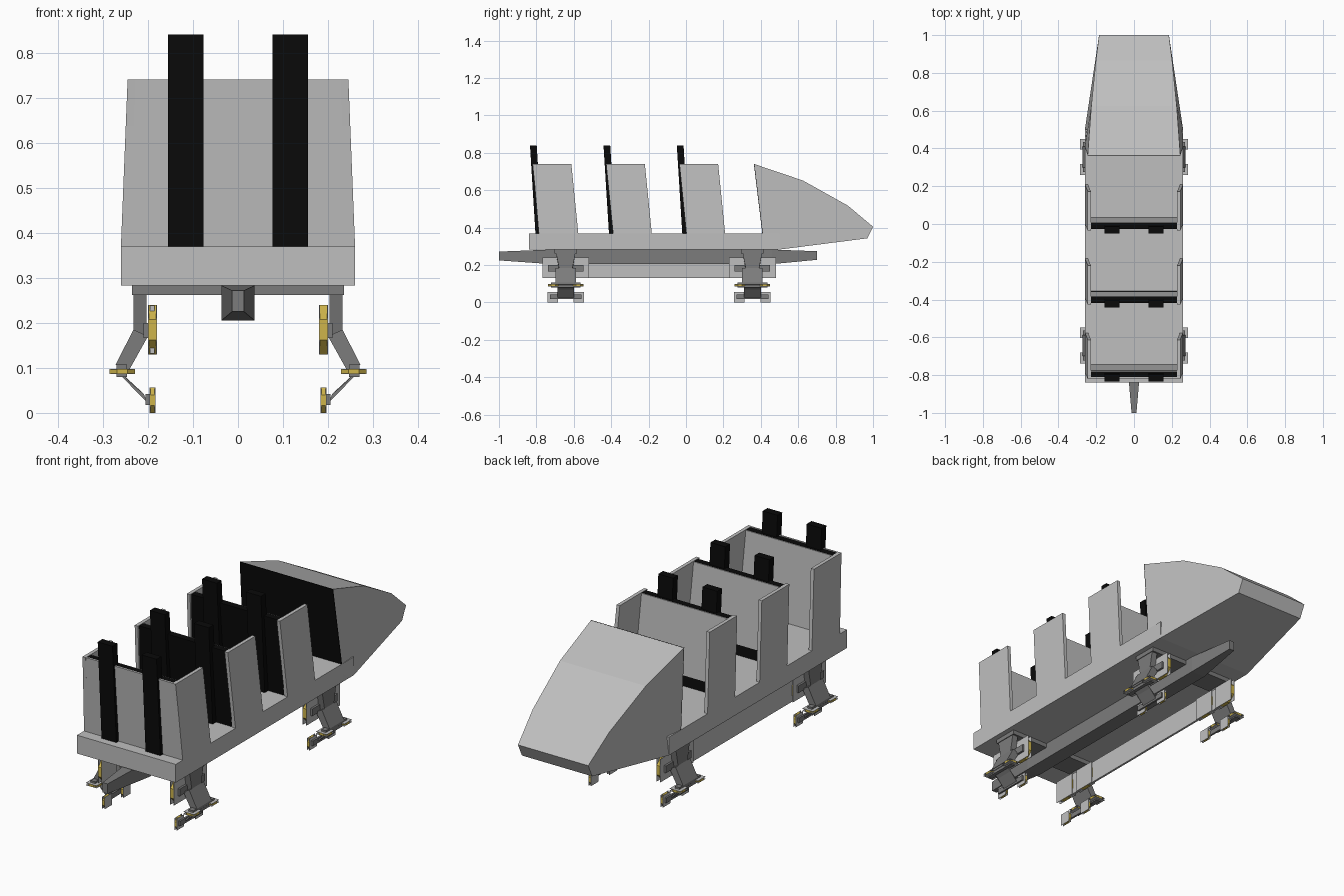
import bpy, bmesh, math
from mathutils import Matrix, Vector

if "Cube" in bpy.data.objects:
    bpy.data.objects.remove(bpy.data.objects["Cube"])


def material(name, rgb):
    m = bpy.data.materials.new(name)
    m.use_nodes = True
    m.diffuse_color = (*rgb, 1)
    bsdf = m.node_tree.nodes["Principled BSDF"]
    bsdf.inputs["Base Color"].default_value = (*rgb, 1)
    bsdf.inputs["Roughness"].default_value = 0.8
    return m


LIGHT = material("light_grey", (0.52, 0.52, 0.52))
DARK = material("dark_grey", (0.2, 0.2, 0.2))
BLACK = material("black", (0.003, 0.003, 0.003))
YELLOW = material("wheel_yellow", (0.62, 0.46, 0.07))


def finish(name, bm, mat):
    bmesh.ops.recalc_face_normals(bm, faces=bm.faces)
    me = bpy.data.meshes.new(name)
    bm.to_mesh(me)
    bm.free()
    me.materials.append(mat)
    ob = bpy.data.objects.new(name, me)
    bpy.context.collection.objects.link(ob)
    return ob


def loft(name, rings, mat):
    """Join matching rings of points and cap both ends."""
    bm = bmesh.new()
    loops = [[bm.verts.new(p) for p in ring] for ring in rings]
    n = len(loops[0])
    for a, b in zip(loops, loops[1:]):
        for i in range(n):
            j = (i + 1) % n
            bm.faces.new((a[i], a[j], b[j], b[i]))
    bm.faces.new(loops[0])
    bm.faces.new(loops[-1])
    return finish(name, bm, mat)


def box(name, x, y, z, mat):
    ring = lambda h: [(x[0], y[0], h), (x[1], y[0], h), (x[1], y[1], h), (x[0], y[1], h)]
    return loft(name, [ring(z[0]), ring(z[1])], mat)


def wheel(name, centre, radius, width, axis):
    """Eight-sided tyre with a thin square cover plate on each side."""
    turn = Matrix.Rotation(math.pi / 2, 4, "Y") if axis == "x" else Matrix()
    bm = bmesh.new()
    r = radius / math.cos(math.pi / 8)
    bmesh.ops.create_cone(bm, cap_ends=True, segments=8, radius1=r, radius2=r, depth=width,
                          matrix=Matrix.Translation(centre) @ turn @ Matrix.Rotation(math.pi / 8, 4, "Z"))
    finish(name, bm, YELLOW)
    bm = bmesh.new()
    for s in (-1, 1):
        offset = turn @ Vector((0, 0, s * width / 2))
        size = Matrix.Diagonal((radius * 2, radius * 2, 0.002, 1))
        bmesh.ops.create_cube(bm, size=1, matrix=Matrix.Translation(Vector(centre) + offset) @ turn @ size)
    finish(name + "_covers", bm, LIGHT)


# Floor tub
FLOOR, RIM = 0.37, 0.74
box("floor_tub", (-0.26, 0.26), (-0.84, 0.5), (0.283, FLOOR), LIGHT)

# Nose: side profile (y, z, half width)
nose = [(0.365, RIM, 0.245), (0.625, 0.652, 0.226), (0.865, 0.518, 0.202), (1.0, 0.405, 0.185),
        (0.97, 0.343, 0.185), (0.5, 0.283, 0.26), (0.42, 0.283, 0.26), (0.41, FLOOR, 0.26)]
loft("nose", [[(s * w, y, z) for y, z, w in nose] for s in (-1, 1)], LIGHT)
loft("nose_back_panel", [[(s * 0.26, y, FLOOR), (s * 0.245, y - 0.045, RIM),
                          (s * 0.245, y - 0.042, RIM), (s * 0.26, y + 0.003, FLOOR)]
                         for s in (-1, 1) for y in (0.408,)], BLACK)


def leaning(name, x0, x1, y0, y1, z0, z1, mat, lean=0.085, taper=0.0):
    """Slab leaning backwards; taper draws its ends in towards the top."""
    def ring(z):
        h = z - FLOOR
        d, t = -lean * h, taper * h
        a, b = x0 - math.copysign(t, x0), x1 - math.copysign(t, x1)
        return [(a, y0 + d, z), (b, y0 + d, z), (b, y1 + d, z), (a, y1 + d, z)]
    return loft(name, [ring(z0), ring(z1)], mat)


# Three seat rows
for row, y in enumerate((-0.805, -0.412, -0.02)):
    tag = f"row{row + 1}_"
    for side, s in (("right", -1), ("left", 1)):
        leaning(tag + side + "_side_panel", s * 0.243, s * 0.26, y + 0.022, y + 0.229,
                FLOOR, RIM, LIGHT, 0.1, 0.04)
        leaning(tag + side + "_post", s * 0.077, s * 0.155, y, y + 0.036,
                FLOOR, 0.84, BLACK, 0.062)
    leaning(tag + "seat_back_shell", -0.243, 0.243, y + 0.026, y + 0.056,
            FLOOR, RIM - 0.002, BLACK, taper=0.04)
    leaning(tag + "seat_back_front", -0.243, 0.243, y + 0.056, y + 0.06,
            FLOOR + (0.05 if row else 0), RIM - 0.003, LIGHT, taper=0.04)
leaning("rear_cover", -0.26, 0.26, -0.787, -0.779, FLOOR, RIM, LIGHT, taper=0.04)

# Centre spine with tapered ends
spine = [(-1.0, 0.013, 0.225, 0.272), (-0.72, 0.037, 0.205, 0.283),
         (0.46, 0.037, 0.205, 0.283), (0.7, 0.013, 0.228, 0.274)]
loft("centre_spine", [[(-w, y, a), (w, y, a), (w, y, b), (-w, y, b)] for y, w, a, b in spine], DARK)

# Long rail joining the wheels on one side
box("side_rail", (-0.195, -0.185), (-0.75, 0.45), (0.132, 0.238), LIGHT)

# Wheel carriers
for end, cy in (("rear", -0.643), ("front", 0.355)):
    box(end + "_cross_plate", (-0.235, 0.235), (cy - 0.06, cy + 0.06), (0.262, 0.284), DARK)
    for side, s in (("right", -1), ("left", 1)):
        tag = f"{end}_{side}_"
        # Bent leg: x, z and half depth at each joint
        legs = {"upper_leg": [(0.203, 0.232, 0.265, 0.265, 0.052), (0.203, 0.232, 0.17, 0.18, 0.035)],
                "middle_leg": [(0.2, 0.232, 0.17, 0.185, 0.055), (0.243, 0.272, 0.093, 0.107, 0.055)],
                "lower_leg": [(0.25, 0.272, 0.08, 0.095, 0.045), (0.199, 0.21, 0.02, 0.043, 0.045)]}
        for part, joints in legs.items():
            loft(tag + part, [[(s * a, cy - d, za), (s * b, cy - d, zb),
                               (s * b, cy + d, zb), (s * a, cy + d, za)]
                              for a, b, za, zb, d in joints], DARK)
        # Axle bars
        for part, x, z, d in (("upper_axle", (0.199, 0.21), (0.166, 0.2), 0.095),
                              ("middle_axle", (0.246, 0.27), (0.08, 0.107), 0.08),
                              ("lower_axle", (0.196, 0.205), (0.018, 0.042), 0.085)):
            box(tag + part, (s * x[0], s * x[1]), (cy - d, cy + d), z, DARK)
        # Running, guide and under wheels
        for i, dy in enumerate((-0.07, 0.07)):
            wheel(f"{tag}running_wheel_{i + 1}", (s * 0.19, cy + dy, 0.185), 0.055, 0.018, "x")
            wheel(f"{tag}guide_wheel_{i + 1}", (s * 0.257, cy + dy * 0.95, 0.092), 0.028, 0.01, "z")
            wheel(f"{tag}under_wheel_{i + 1}", (s * 0.19, cy + dy, 0.028), 0.028, 0.011, "x")
